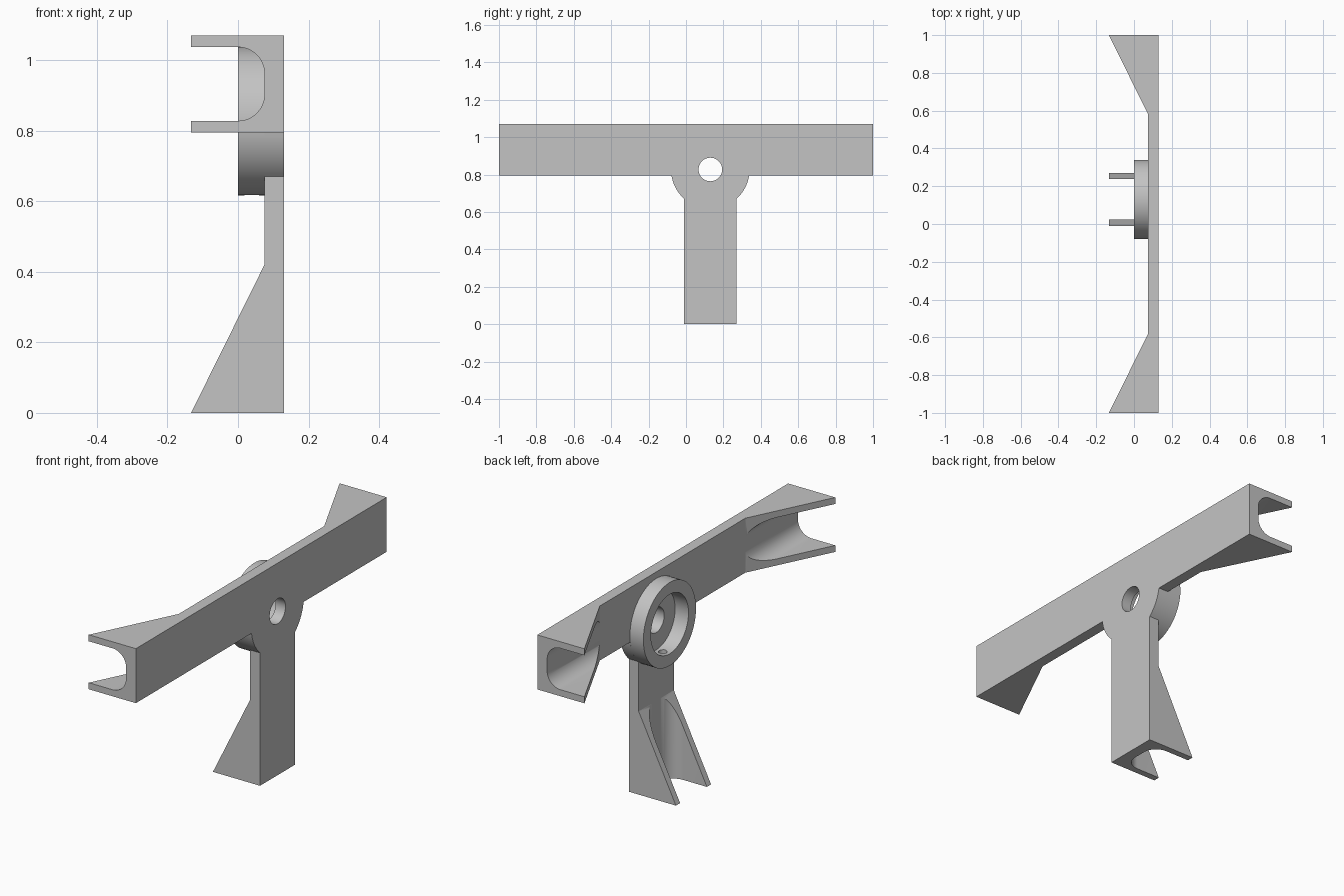
import bpy, bmesh
from math import sin, cos, pi, asin, radians
from mathutils import Vector, Matrix

if "Cube" in bpy.data.objects:
    bpy.data.objects.remove(bpy.data.objects["Cube"])

grey = bpy.data.materials.new("plain_grey")
grey.use_nodes = True
colour = (0.55, 0.55, 0.55, 1)
grey.diffuse_color = colour
grey.node_tree.nodes["Principled BSDF"].inputs["Base Color"].default_value = colour

# Shared dimensions
BACK, FACE, TIP = 0.13, 0.075, -0.133       # plate back, plate face, rib tip in x
TOP, BOTTOM = 1.07, 0.795                   # beam height range
HUB_Y, HUB_Z, HUB_R = 0.13, 0.827, 0.21
BORE_R, HOLE_R = 0.15, 0.063
LEG_HALF = 0.14
WALL, FILLET, RIB_LENGTH = 0.033, 0.075, 0.42


def arc(cx, cy, r, start, end, steps):
    return [(cx + r * cos(start + (end - start) * i / steps),
             cy + r * sin(start + (end - start) * i / steps)) for i in range(steps + 1)]


def circle(r, steps=64):
    return arc(HUB_Y, HUB_Z, r, 0, 2 * pi, steps)[:-1]


def finish(name, bm):
    bmesh.ops.recalc_face_normals(bm, faces=bm.faces)
    mesh = bpy.data.meshes.new(name)
    bm.to_mesh(mesh)
    bm.free()
    mesh.materials.append(grey)
    ob = bpy.data.objects.new(name, mesh)
    bpy.context.collection.objects.link(ob)
    return ob


def smooth(ob):
    bpy.ops.object.select_all(action='DESELECT')
    ob.select_set(True)
    bpy.context.view_layer.objects.active = ob
    bpy.ops.object.shade_smooth_by_angle(angle=radians(30))


def prism(loops, start, depth, direction):
    """Fill closed 3D loops (later loops are holes) and extrude them."""
    bm = bmesh.new()
    for loop in loops:
        verts = [bm.verts.new(start + Vector(p)) for p in loop]
        for a, b in zip(verts, verts[1:] + verts[:1]):
            bm.edges.new((a, b))
    bmesh.ops.triangle_fill(bm, edges=bm.edges[:], use_beauty=True)
    new = bmesh.ops.extrude_face_region(bm, geom=bm.faces[:])["geom"]
    bmesh.ops.translate(bm, vec=direction * depth,
                        verts=[v for v in new if isinstance(v, bmesh.types.BMVert)])
    return bm


def yz_prism(name, loops, x0, x1):
    loops = [[(0, y, z) for y, z in loop] for loop in loops]
    return finish(name, prism(loops, Vector((x0, 0, 0)), x1 - x0, Vector((1, 0, 0))))


# Flat T-shaped plate with rounded hub shoulders and a through hole
side = asin((HUB_Z - BOTTOM) / HUB_R)
neck = asin(LEG_HALF / HUB_R)
outline = [(-1, TOP), (-1, BOTTOM)]
outline += arc(HUB_Y, HUB_Z, HUB_R, pi + side, 1.5 * pi - neck, 12)
outline += [(HUB_Y - LEG_HALF, 0), (HUB_Y + LEG_HALF, 0)]
outline += arc(HUB_Y, HUB_Z, HUB_R, 1.5 * pi + neck, 2 * pi - side, 12)
outline += [(1, BOTTOM), (1, TOP)]
smooth(yz_prism("t_plate", [outline, circle(HOLE_R, 48)], FACE, BACK))

# Bearing ring with a small drilled hole in its lower wall
ring = yz_prism("hub_ring", [circle(HUB_R), circle(BORE_R)], 0, FACE)
bpy.ops.mesh.primitive_cylinder_add(vertices=24, radius=0.02, depth=0.16,
                                    location=(0.039, HUB_Y, HUB_Z - 0.18))
drill = bpy.context.object
drill.name = "drill_cutter"
drill.hide_render = True
cut = ring.modifiers.new("drill", 'BOOLEAN')
cut.operation = 'DIFFERENCE'
cut.solver = 'EXACT'
cut.object = drill
bpy.context.view_layer.objects.active = ring
bpy.ops.object.modifier_apply(modifier=cut.name)
bpy.data.objects.remove(drill)
smooth(ring)


# Tapered channel wall with an inner fillet, sliced by a sloping plane
def rib(name, origin, inward, along):
    profile = [(TIP, 0), (FACE, 0)]
    profile += arc(0, WALL + FILLET, FILLET, 0, -pi / 2, 16)
    profile += [(TIP, WALL)]
    bm = prism([[(u, v, 0) for u, v in profile]], Vector(), 0.6, Vector((0, 0, 1)))
    slope = Vector((-RIB_LENGTH, 0, FACE - TIP)).normalized()
    cut = bmesh.ops.bisect_plane(bm, geom=bm.verts[:] + bm.edges[:] + bm.faces[:],
                                 plane_co=(TIP, 0, 0), plane_no=slope,
                                 clear_outer=True, dist=1e-6)["geom_cut"]
    edges = [e for e in cut if isinstance(e, bmesh.types.BMEdge) and e.is_boundary]
    bmesh.ops.triangle_fill(bm, edges=edges, use_beauty=True)
    frame = Matrix((Vector((1, 0, 0)), Vector(inward), Vector(along))).transposed()
    bmesh.ops.transform(bm, matrix=Matrix.Translation(origin) @ frame.to_4x4(), verts=bm.verts)
    smooth(finish(name, bm))


for end, s in (("front", -1), ("back", 1)):
    rib(f"{end}_upper_rib", (0, s, TOP), (0, 0, -1), (0, -s, 0))
    rib(f"{end}_lower_rib", (0, s, BOTTOM), (0, 0, 1), (0, -s, 0))
    rib(f"leg_{end}_rib", (0, HUB_Y + s * LEG_HALF, 0), (0, -s, 0), (0, 0, 1))
